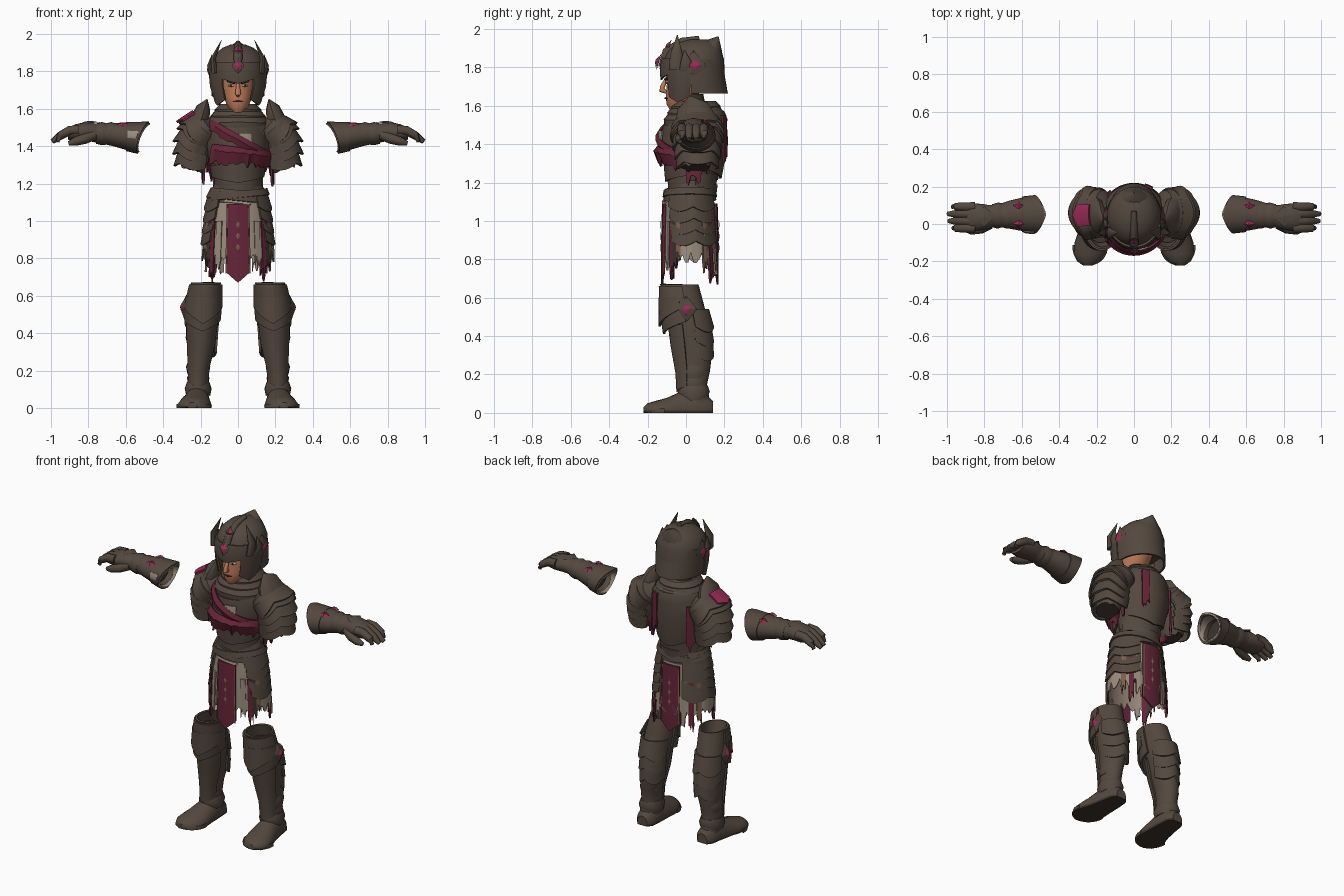
import bpy, bmesh, math, random
from mathutils import Matrix, Vector

random.seed(4)
if "Cube" in bpy.data.objects:
    bpy.data.objects.remove(bpy.data.objects["Cube"], do_unlink=True)


def material(name, r, g, b):
    m = bpy.data.materials.new(name)
    m.use_nodes = True
    m.diffuse_color = (r, g, b, 1)
    shader = next(n for n in m.node_tree.nodes if n.type == 'BSDF_PRINCIPLED')
    shader.inputs['Base Color'].default_value = (r, g, b, 1)
    return m


ARMOR = material("dark bronze armor", .088, .065, .049)
SHADE = material("dark leather", .045, .034, .026)
WINE = material("wine cloth", .13, .018, .04)
GEM = material("magenta gem", .33, .025, .095)
CREAM = material("worn linen", .32, .26, .2)
SKIN = material("skin", .52, .2, .1)
TRIM = material("tan trim", .2, .115, .07)
WHITE = material("eye white", .75, .7, .65)
parts = []


def finish(name, bm, mats, rule=None):
    bmesh.ops.recalc_face_normals(bm, faces=bm.faces)
    if rule:
        for f in bm.faces:
            f.material_index = rule(f.calc_center_median())
    me = bpy.data.meshes.new(name)
    bm.to_mesh(me)
    bm.free()
    for m in mats if isinstance(mats, tuple) else (mats,):
        me.materials.append(m)
    ob = bpy.data.objects.new(name, me)
    bpy.context.collection.objects.link(ob)
    parts.append(ob)


def skin_rings(name, rings, mats, closed=True, caps=True, thick=0, xf=None, rule=None):
    """Bridge successive rings of points into a surface."""
    bm = bmesh.new()
    rows = [[bm.verts.new(p) for p in ring] for ring in rings]
    n = len(rows[0])
    for a, b in zip(rows, rows[1:]):
        for i in range(n if closed else n - 1):
            j = (i + 1) % n
            bm.faces.new((a[i], a[j], b[j], b[i]))
    if closed and caps:
        bm.faces.new(rows[0])
        bm.faces.new(rows[-1])
    if thick:
        bmesh.ops.recalc_face_normals(bm, faces=bm.faces)
        bmesh.ops.solidify(bm, geom=bm.faces[:], thickness=thick)
    if xf:
        bm.transform(xf)
    finish(name, bm, mats, rule)


def band(name, rows, mats, a0=0, a1=360, n=24, edge=None, caps=False, thick=.012, xf=None, rule=None):
    """Elliptic shell of rows (z, cx, cy, rx, ry); angle zero faces the front."""
    closed = a1 - a0 == 360
    us = [i / n for i in range(n if closed else n + 1)]
    drop = [edge(u) if edge else 0 for u in us]
    angs = [math.radians(a0 + (a1 - a0) * u) for u in us]
    rings = []
    for k, (z, cx, cy, rx, ry) in enumerate(rows):
        w = (k / (len(rows) - 1)) ** 2
        rings.append([(cx + rx * math.sin(a), cy - ry * math.cos(a), z + w * d) for a, d in zip(angs, drop)])
    skin_rings(name, rings, mats, closed, caps, 0 if caps else thick, xf, rule)


def tube(name, pts, radii, mat, flat=1, n=10, xf=None):
    """Tapered limb along a path, flattened in its sideways direction."""
    pts = [Vector(p) for p in pts]
    rings = []
    for i, p in enumerate(pts):
        t = (pts[min(i + 1, len(pts) - 1)] - pts[max(i - 1, 0)]).normalized()
        ref = Vector((1, 0, 0)) if abs(t.x) < .7 else Vector((0, 1, 0))
        up = t.cross(ref).normalized()
        side = up.cross(t)
        angs = [math.tau * j / n for j in range(n)]
        rings.append([p + radii[i] * (math.cos(a) * up + flat * math.sin(a) * side) for a in angs])
    skin_rings(name, rings, mat, xf=xf)


def diamond(name, c, normal, w, h, mat, depth=.012, xf=None):
    c, nrm = Vector(c), Vector(normal).normalized()
    ref = Vector((0, 0, 1)) if abs(nrm.z) < .8 else Vector((0, 1, 0))
    side = ref.cross(nrm).normalized()
    up = nrm.cross(side)
    ring = [c + side * w, c + up * h, c - side * w, c - up * h]
    tip = [c + nrm * depth + (p - c) * .25 for p in ring]
    skin_rings(name, [ring, tip], mat, xf=xf)


def point(d):
    return lambda u: -d * (1 - abs(2 * u - 1))


def ragged(d):
    return lambda u: -d * random.random()


def scallop(d, k):
    return lambda u: -d * abs(math.sin(math.pi * k * u))


MIRROR = {"left": Matrix.Identity(4), "right": Matrix.Diagonal((-1, 1, 1, 1))}

# Head and face
band("head", [(1.58, 0, -.05, .03, .035), (1.61, 0, -.04, .055, .062), (1.66, 0, -.02, .075, .085), (1.71, 0, 0, .085, .1),
              (1.77, 0, .02, .095, .125), (1.83, 0, .03, .09, .12)], SKIN, caps=True)
band("neck", [(1.48, 0, .05, .075, .075), (1.66, 0, .03, .06, .06)], SHADE, caps=True)
tube("nose", [(0, -.1, 1.745), (0, -.122, 1.7), (0, -.126, 1.682), (0, -.1, 1.67)], [.008, .013, .016, .008], SKIN)
tube("mouth", [(-.026, -.098, 1.638), (0, -.108, 1.64), (.026, -.098, 1.638)], [.003, .005, .003], SHADE)

# Helmet
band("helmet_dome", [(1.76, 0, .04, .148, .162), (1.84, 0, .04, .145, .158), (1.89, 0, .047, .122, .138),
                     (1.925, 0, .055, .085, .105), (1.945, 0, .065, .035, .05)], ARMOR, caps=True)
band("helmet_nape", [(1.84, 0, .04, .148, .15), (1.75, 0, .045, .148, .158), (1.665, 0, .05, .14, .168)], ARMOR, 82, 278)
band("visor", [(1.85, 0, .04, .148, .166), (1.81, 0, .035, .152, .172), (1.79, 0, .035, .15, .168)], ARMOR, -82, 82, edge=point(.055))
tube("helmet_ridge", [(0, -.125, 1.8), (0, -.1, 1.88), (0, -.02, 1.935), (0, .07, 1.95)], [.02, .025, .02, .015], ARMOR)
tube("helmet_peak", [(0, .1, 1.84), (0, .14, 1.91), (0, .168, 1.96)], [.09, .055, .003], ARMOR, 1.3)
for z, y, h in ((1.83, -.14, .035), (1.91, -.085, .028)):
    diamond("brow_setting", (0, y, z), (0, -1, .3), h, h * 1.3, ARMOR)
    diamond("brow_gem", (0, y - .008, z), (0, -1, .3), h * .7, h * .9, GEM)
for side, xf in MIRROR.items():
    tube(side + "_eye", [(.022, -.103, 1.722), (.036, -.098, 1.725), (.052, -.088, 1.724)], [.003, .008, .003], WHITE, xf=xf)
    tube(side + "_iris", [(.036, -.102, 1.725), (.036, -.108, 1.725)], [.006, .005], SHADE, xf=xf)
    tube(side + "_eyebrow", [(.016, -.108, 1.738), (.058, -.09, 1.748)], [.006, .004], SHADE, xf=xf)
    tube(side + "_temple_glint", [(.06, -.092, 1.765), (.085, -.07, 1.778)], [.007, .006], WHITE, xf=xf)
    band(side + "_cheek_guard", [(1.8, 0, .035, .145, .15), (1.72, 0, .03, .138, .14), (1.65, 0, .02, .115, .12)],
         ARMOR, 34, 88, 10, point(.03), xf=xf)
    tube(side + "_tall_feather", [(.125, -.05, 1.79), (.132, -.05, 1.87), (.088, -.045, 1.968)], [.04, .032, .002], ARMOR, .45, xf=xf)
    tube(side + "_short_feather", [(.135, .0, 1.78), (.153, .0, 1.83), (.14, -.01, 1.89)], [.035, .028, .002], ARMOR, .45, xf=xf)
    diamond(side + "_ear_setting", (.14, .04, 1.81), (1, -.1, 0), .065, .08, ARMOR, .02, xf)
    diamond(side + "_ear_gem", (.152, .04, 1.81), (1, -.1, 0), .038, .04, GEM, xf=xf)

# Torso
band("torso", [(.98, 0, .02, .16, .12), (1.15, 0, .02, .15, .115), (1.21, 0, .03, .122, .105), (1.3, 0, .045, .152, .135),
               (1.4, 0, .05, .18, .16), (1.5, 0, .05, .18, .16), (1.57, 0, .055, .14, .145), (1.61, 0, .055, .08, .09)], ARMOR, caps=True)
for k in range(3):
    band("collar_fold", [(1.625 - .03 * k, 0, .05 + .004 * k, .095 + .024 * k, .105 + .02 * k),
                         (1.6 - .035 * k, 0, .05, .125 + .022 * k, .13 + .018 * k),
                         (1.565 - .04 * k, 0, .05, .12 + .022 * k, .125 + .018 * k)], ARMOR, thick=.02, edge=scallop(.02, 2 + k))
band("breastplate", [(1.5, 0, .045, .16, .165), (1.41, 0, .045, .175, .18), (1.31, 0, .04, .15, .15)], ARMOR, -65, 65, edge=point(.05))
band("back_plate", [(1.54, 0, .055, .15, .155), (1.42, 0, .055, .175, .165), (1.27, 0, .045, .145, .14)], ARMOR, 115, 245, edge=point(.05))
for k in range(3):
    z = 1.3 - .055 * k
    band("waist_lame", [(z, 0, .03, .14 - .01 * k, .135 - .008 * k), (z - .06, 0, .03, .13 - .003 * k, .126 - .003 * k)],
         ARMOR, -85, 85, edge=point(.035))
    band("lower_back_lame", [(z, 0, .03, .145 - .01 * k, .135), (z - .06, 0, .03, .135, .125)], ARMOR, 100, 260, edge=point(.02))
band("linen_patch", [(1.47, 0, .045, .186, .188), (1.43, 0, .045, .188, .193)], CREAM, 2, 24, 6, ragged(.02), thick=.008)

# Wine sash, hanging drape and torn strips
tilt = Matrix.Translation((0, 0, 1.425)) @ Matrix.Rotation(math.radians(29), 4, 'Y')
band("chest_sash", [(.035, 0, .045, .19, .19), (.01, 0, .04, .195, .2), (-.015, 0, .045, .19, .192)], WINE, -75, 60, edge=ragged(.015), xf=tilt)
tilt = Matrix.Translation((0, 0, 1.37)) @ Matrix.Rotation(math.radians(7), 4, 'Y')
band("chest_drape", [(.025, 0, .045, .185, .19), (0, 0, .035, .195, .205), (-.045, 0, .04, .19, .185)], WINE, -50, 98, 30, ragged(.045), xf=tilt)
for a, w, top, low in ((86, 13, 1.36, 1.24), (-86, 9, 1.35, 1.25), (104, 10, 1.42, 1.3), (155, 7, 1.55, 1.36), (-128, 11, 1.5, 1.27)):
    band("torn_strip", [(top, 0, .05, .19, .17), (low, 0, .05, .195, .175)], WINE, a - w, a + w, 6, ragged(.06))

# Shoulders: overlapping lames that follow the drooping arm
for side, xf in MIRROR.items():
    def arm(deg):
        return xf @ Matrix.Translation((.19, .06, 1.49)) @ Matrix.Rotation(math.radians(-deg), 4, 'Y')
    band(side + "_sleeve", [(0, 0, 0, .08, .09), (-.13, 0, 0, .08, .09), (-.21, 0, -.01, .062, .075)], (ARMOR, SHADE),
         edge=ragged(.02), caps=True, xf=arm(15), rule=lambda c: int(c.z < 1.29))
    band(side + "_shoulder_cap", [(.07, 0, 0, .03, .05), (.04, 0, 0, .09, .12), (-.05, 0, 0, .112, .145)], ARMOR, -40, 220,
         edge=scallop(.025, 3), xf=arm(50))
    for k, deg in enumerate((42, 30, 20, 13)):
        z = .005 - .045 * k
        band(side + "_shoulder_lame", [(z, 0, 0, .1, .135 - .006 * k), (z - .075, 0, 0, .108, .14 - .01 * k)], ARMOR, -35, 215,
             edge=scallop(.02, 3), xf=arm(deg))
    tube(side + "_neck_guard", [(.21, .05, 1.52), (.185, .035, 1.6), (.165, .02, 1.65)], [.11, .08, .006], ARMOR, .5, xf=xf)
    if side == "right":
        band("shoulder_emblem", [(.025, 0, 0, .114, .145), (-.05, 0, 0, .124, .157)], GEM, 62, 108, 8, point(.03), xf=arm(50))

# Skirt
band("linen_skirt", [(1.1, 0, .02, .165, .125), (.95, 0, .02, .185, .135), (.84, 0, .025, .195, .145)], CREAM, n=60, edge=ragged(.06), thick=.006)
tilt = Matrix.Translation((0, .02, 1.13)) @ Matrix.Rotation(.1, 4, 'Y')
band("belt", [(.035, 0, 0, .15, .13), (-.02, 0, 0, .17, .138)], ARMOR, xf=tilt, thick=.018)
band("linen_tie", [(-.022, 0, 0, .172, .142), (-.035, 0, 0, .175, .146)], CREAM, -25, 25, 8, xf=tilt, thick=.008)
band("second_belt", [(.03, 0, 0, .16, .137), (-.005, 0, 0, .17, .142)], ARMOR, thick=.015, xf=MIRROR["right"] @ tilt)
for side, xf in MIRROR.items():
    for k in range(4):
        z = 1.16 - .06 * k
        band(side + "_hip_plate", [(z, 0, .02, .155 + .009 * k, .13 + .004 * k), (z - .085, 0, .02, .182 + .006 * k, .144 + .004 * k)],
             ARMOR, 38 + k * 4, 155, 20, scallop(.025, 2), xf=xf)
    for a, low, mat in ((33, .82, CREAM), (47, .77, WINE), (56, .82, SHADE), (64, .86, TRIM), (122, .8, TRIM), (138, .75, WINE), (152, .79, CREAM)):
        band(side + "_torn_tassel", [(1, 0, .02, .187, .143), (low, 0, .025, .2, .15)], mat, a - 5, a + 5, 5, ragged(.08), xf=xf)
for name, a, y in (("front", 0, -.13), ("back", 180, .17)):
    band(name + "_tabard", [(1.09, 0, .02, .17, .145), (.9, 0, .02, .18, .15), (.73, 0, .02, .19, .15)], WINE, a - 21, a + 21, 12, point(.06))
    for s in (-1, 1):
        band(name + "_tabard_trim", [(1.08, 0, .02, .17, .148), (.9, 0, .02, .18, .153), (.72, 0, .02, .19, .153)], TRIM,
             a + s * 20 - 1, a + s * 20 + 1, 2, thick=.004)
    for z in (.86, .92, .98):
        diamond(name + "_tabard_motif", (0, y, z), (0, y, 0), .01, .028, TRIM, .004)

# Boots
for side, xf in MIRROR.items():
    band(side + "_boot_shaft", [(.05, .215, .055, .058, .07), (.15, .212, .04, .056, .07), (.22, .21, .045, .058, .08), (.32, .198, .045, .074, .092),
                                (.42, .195, .035, .083, .1), (.52, .185, .005, .088, .1), (.67, .172, -.035, .08, .1)], ARMOR, xf=xf)
    band(side + "_boot_lining", [(.5, .185, 0, .07, .08), (.6, .178, -.02, .07, .08)], SHADE, caps=True, xf=xf)
    foot = [(.14, .212, .035, .06), (.11, .212, .058, .09), (.04, .215, .066, .13), (-.04, .222, .076, .105), (-.1, .23, .088, .078),
            (-.16, .238, .085, .062), (-.2, .243, .06, .05), (-.222, .246, .025, .03)]
    rings = [[(cx + w * math.cos(t), y, max(.0, .012 + (h - .012) * math.sin(t))) for t in (math.tau * i / 20 for i in range(20))]
             for y, cx, w, h in foot]
    skin_rings(side + "_foot", rings, (ARMOR, SHADE), xf=xf, rule=lambda c: int(c.z < .008))
    band(side + "_sole_rim", [(.022, .235, -.12, .093, .096), (.012, .235, -.12, .095, .1), (0, .235, -.12, .094, .1)], ARMOR, -95, 95, xf=xf)
    for z, r, y in ((.11, .064, .04), (.165, .052, .038), (.225, .057, .042)):
        band(side + "_ankle_wrap", [(z + .03, .213, y, r - .004, r + .01), (z, .213, y, r + .008, r + .02), (z - .025, .213, y, r, r + .01)],
             ARMOR, edge=scallop(.02, 2), xf=xf)
    band(side + "_shin_plate", [(.46, .193, .02, .09, .115), (.35, .197, .03, .082, .11), (.22, .21, .035, .063, .09), (.14, .213, .03, .058, .08)],
         ARMOR, -70, 70, edge=point(.03), xf=xf)
    band(side + "_knee_plate", [(.66, .172, -.03, .09, .112), (.57, .183, -.015, .1, .125), (.48, .19, .0, .098, .12)], ARMOR, -95, 95,
         edge=point(.07), xf=xf)
    band(side + "_knee_ridge", [(.6, .18, -.015, .1, .127), (.54, .186, -.01, .104, .132)], ARMOR, -80, 80, edge=point(.09), xf=xf)
    for k in range(3):
        z = .54 - .075 * k
        band(side + "_calf_plate", [(z, .19, .025 + .01 * k, .09 - .004 * k, .095), (z - .09, .193, .04, .093 - .006 * k, .106)], ARMOR, 95, 265,
             edge=scallop(.03, 2), xf=xf)
    diamond(side + "_knee_setting", (.28, 0, .54), (1, -.15, .1), .06, .07, ARMOR, .022, xf)
    diamond(side + "_knee_gem", (.294, 0, .54), (1, -.15, .1), .03, .037, GEM, .014, xf)

# Gauntlets: shells laid along the arm, cuff mouth cut on a rounded slant
LAY = Matrix(((0, 0, 1, 0), (0, 1, 0, 0), (1, 0, 0, 0), (0, 0, 0, 1)))
for side, xf in MIRROR.items():
    lay = xf @ LAY
    slant = lambda u: .025 * abs(math.cos(math.tau * u)) - .03 * math.sin(math.tau * u)
    band(side + "_gauntlet", [(.8, 1.475, .04, .048, .062), (.73, 1.467, .045, .052, .058), (.66, 1.462, .05, .062, .075), (.58, 1.455, .052, .075, .09),
                              (.51, 1.445, .052, .08, .096)], ARMOR, edge=slant, xf=lay)
    band(side + "_cuff_rim", [(.6, 1.452, .052, .078, .095), (.505, 1.445, .052, .086, .103)], ARMOR, edge=slant, xf=lay)
    band(side + "_cuff_lining", [(.55, 1.447, .052, .07, .085), (.5, 1.445, .052, .079, .095)], CREAM, edge=slant, thick=.008, xf=lay)
    band(side + "_cuff_floor", [(.62, 1.455, .05, .055, .065), (.58, 1.452, .05, .065, .08)], SHADE, caps=True, xf=lay)
    for x in (.68, .73):
        band(side + "_wrist_fold", [(x + .03, 1.467, .045, .054, .06), (x, 1.467, .045, .062, .07), (x - .02, 1.465, .045, .056, .064)], ARMOR,
             edge=scallop(.015, 3), xf=lay)
    band(side + "_palm", [(.75, 1.47, .04, .048, .055), (.81, 1.478, .038, .052, .07), (.87, 1.472, .035, .045, .074), (.91, 1.465, .035, .03, .065)],
         ARMOR, caps=True, xf=lay)
    for k, reach in enumerate((.965, .99, .995, .97)):
        y = -.022 + .038 * k
        tube(side + "_finger", [(.85, y, 1.486), (.9, y, 1.484), (.95, y, 1.456), (reach, y, 1.425)], [.026, .025, .022, .012], ARMOR, xf=xf)
    tube(side + "_thumb", [(.77, -.0, 1.46), (.82, -.025, 1.44), (.87, -.035, 1.425), (.905, -.03, 1.415)], [.028, .028, .023, .012], ARMOR, xf=xf)
    for y in (0, .1):
        diamond(side + "_gauntlet_gem", (.615, y, 1.518 - abs(y - .05) * .08), (0, (y - .05) * 8, 1), .034, .022, GEM, .012, xf)
    diamond(side + "_knuckle_plate", (.8, .04, 1.522), (.1, 0, 1), .06, .055, ARMOR, .012, xf)
band("cuff_linen_patch", [(.59, 1.452, .052, .083, .1), (.55, 1.447, .052, .088, .106)], CREAM, -5, 22, 6, ragged(.02), thick=.006, xf=MIRROR["right"] @ LAY)

# Smooth shading with crisp plate edges
bpy.ops.object.select_all(action='DESELECT')
for ob in parts:
    ob.select_set(True)
bpy.context.view_layer.objects.active = parts[0]
bpy.ops.object.shade_smooth_by_angle(angle=math.radians(40))
